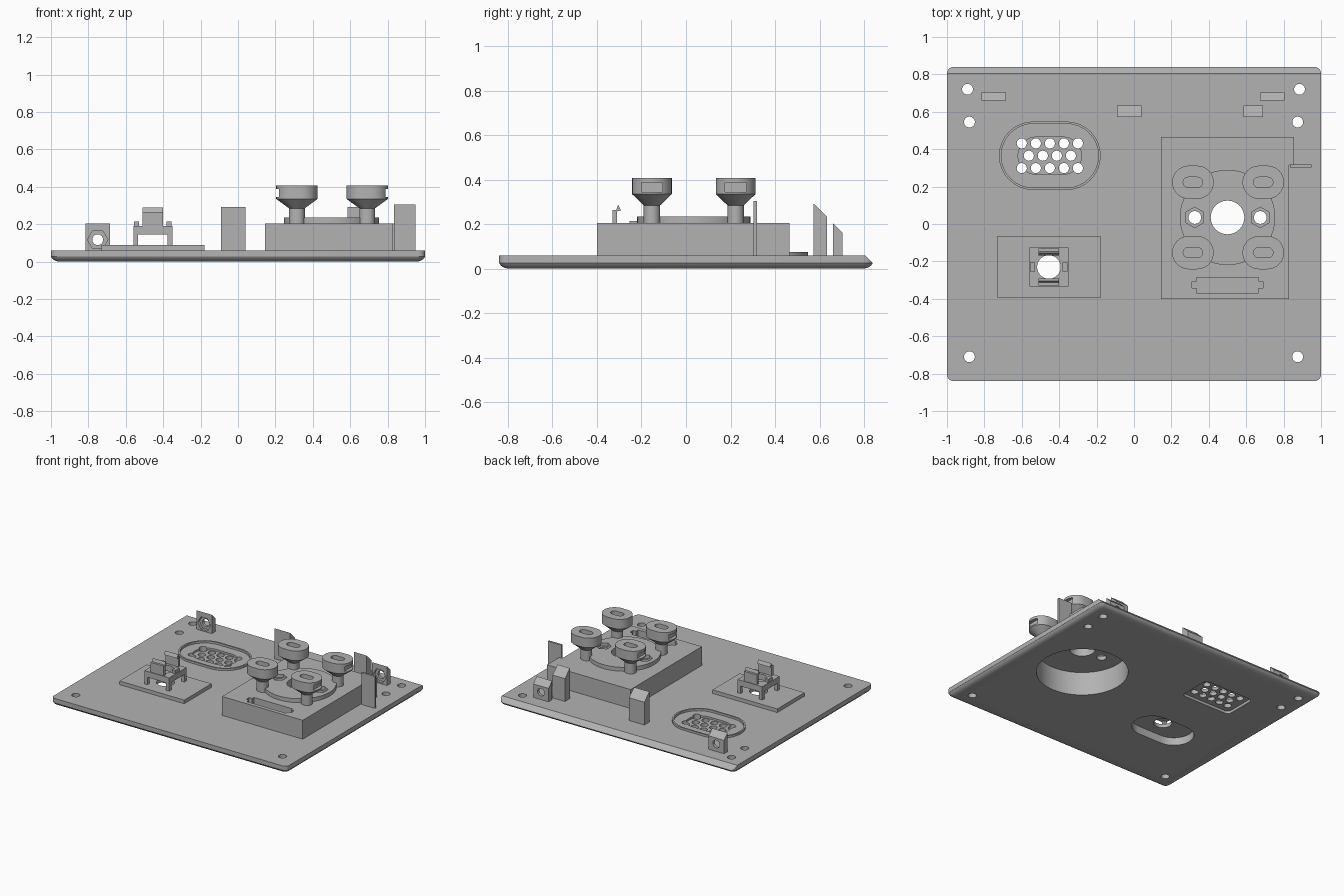
import bpy, bmesh, math
from mathutils import Vector

cube = bpy.data.objects.get("Cube")
if cube:
    bpy.data.objects.remove(cube)

grey = bpy.data.materials.new("plain grey")
grey.use_nodes = True
COLOUR = (0.45, 0.45, 0.45, 1)
grey.diffuse_color = COLOUR
grey.node_tree.nodes["Principled BSDF"].inputs["Base Color"].default_value = COLOUR


def finish(name, bm):
    bmesh.ops.remove_doubles(bm, verts=bm.verts, dist=0.0001)
    bmesh.ops.recalc_face_normals(bm, faces=bm.faces)
    mesh = bpy.data.meshes.new(name)
    bm.to_mesh(mesh)
    bm.free()
    mesh.materials.append(grey)
    obj = bpy.data.objects.new(name, mesh)
    bpy.context.scene.collection.objects.link(obj)
    return obj


def skin(bm, rings):
    """Join equal rings of points into a closed solid."""
    loops = [[bm.verts.new(p) for p in ring] for ring in rings]
    n = len(loops[0])
    for a, b in zip(loops, loops[1:]):
        for i in range(n):
            j = (i + 1) % n
            bm.faces.new((a[i], a[j], b[j], b[i]))
    bm.faces.new(loops[0][::-1])
    bm.faces.new(loops[-1])


def loft_mesh(cx, cy, levels, seg=8):
    """Stack rounded rectangles given as (z, half x, half y, radius)."""
    bm = bmesh.new()
    rings = []
    for z, hx, hy, r in levels:
        ring = []
        for k, (sx, sy) in enumerate(((1, 1), (-1, 1), (-1, -1), (1, -1))):
            for i in range(seg + 1):
                a = (k + i / seg) * math.pi / 2
                ring.append((cx + sx * (hx - r) + r * math.cos(a),
                             cy + sy * (hy - r) + r * math.sin(a), z))
        rings.append(ring)
    skin(bm, rings)
    return bm


def loft(name, cx, cy, levels, seg=8):
    return finish(name, loft_mesh(cx, cy, levels, seg))


def slab(name, cx, cy, z0, z1, hx, hy, r=0):
    return loft(name, cx, cy, [(z0, hx, hy, r), (z1, hx, hy, r)])


def rod(name, cx, cy, z0, z1, r):
    return slab(name, cx, cy, z0, z1, r, r, r)


def box(name, x0, x1, y0, y1, z0, z1):
    return slab(name, (x0 + x1) / 2, (y0 + y1) / 2, z0, z1, (x1 - x0) / 2, (y1 - y0) / 2)


def prism(name, profile, x0, x1):
    """Extrude a (y, z) profile along x."""
    bm = bmesh.new()
    skin(bm, [[(x, y, z) for y, z in profile] for x in (x0, x1)])
    return finish(name, bm)


def bore(name, x, z, y0, y1, r, sides):
    """Bar along y, used for bolt holes."""
    bm = bmesh.new()
    turns = [2 * math.pi * i / sides for i in range(sides)]
    skin(bm, [[(x + r * math.cos(a), y, z + r * math.sin(a)) for a in turns] for y in (y0, y1)])
    return finish(name, bm)


def cut(obj, cutters):
    for c in cutters:
        mod = obj.modifiers.new("cut", 'BOOLEAN')
        mod.operation, mod.solver, mod.object = 'DIFFERENCE', 'EXACT', c
    dg = bpy.context.evaluated_depsgraph_get()
    mesh = bpy.data.meshes.new_from_object(obj.evaluated_get(dg))
    obj.modifiers.clear()
    obj.data = mesh


# Base plate with rounded lower edge and chamfered back edge
bm = loft_mesh(0, 0, [(0, 0.96, 0.80, 0.02), (0.005, 0.978, 0.818, 0.025),
                      (0.014, 0.992, 0.832, 0.03), (0.026, 1, 0.84, 0.035),
                      (0.06, 1, 0.84, 0.035)], 5)
bmesh.ops.remove_doubles(bm, verts=bm.verts, dist=0.0001)
bmesh.ops.bisect_plane(bm, geom=bm.verts[:] + bm.edges[:] + bm.faces[:],
                       plane_co=Vector((0, 0.842, 0.022)), plane_no=Vector((0, 1, 0.95)),
                       clear_outer=True)
bmesh.ops.holes_fill(bm, edges=[e for e in bm.edges if e.is_boundary])
base = finish("base_plate", bm)

# Cutters shared by the base and the parts mounted on it
SX, SY = -0.45, 0.365     # speaker grille
PX, PY = -0.455, -0.23    # small sensor mount
BX, BY = 0.5, 0.035       # large housing
screws = [rod("screw_cutter", x, y, -0.1, 0.2, 0.029) for x, y in
          ((-0.89, 0.72), (0.885, 0.72), (-0.88, 0.545), (0.875, 0.545),
           (-0.88, -0.71), (0.875, -0.71))]
grille = [rod("grille_cutter", SX + (i - (n - 1) / 2) * 0.075 + shift, SY + dy, -0.1, 0.2, 0.027)
          for dy, n, shift in ((0.066, 5, 0), (0, 4, 0), (-0.066, 5, 0)) for i in range(n)]
grille += [slab("grille_pocket_cutter", SX, SY, 0.045, 0.2, 0.17, 0.1, 0.1),
           slab("grille_recess_cutter", SX, SY, -0.1, 0.02, 0.21, 0.13, 0.03)]
sensor_recess = slab("sensor_recess_cutter", PX, PY, -0.1, 0.061, 0.24, 0.14, 0.14)
sensor_hole = rod("sensor_hole_cutter", PX, PY, 0.02, 0.4, 0.063)
housing_recess = loft("housing_recess_cutter", BX, BY,
                      [(-0.1, 0.32, 0.32, 0.32), (0.18, 0.32, 0.32, 0.32)], 14)
housing_hole = rod("housing_hole_cutter", BX, BY, 0.1, 0.4, 0.09)
bolts = [rod("bolt_cutter", BX + s * 0.175, BY, 0.1, 0.4, 0.034) for s in (-1, 1)]
cutters = screws + grille + [sensor_recess, sensor_hole, housing_recess, housing_hole] + bolts
cut(base, screws + grille + [sensor_recess, housing_recess])

# Thin raised rim around the speaker grille
rim = slab("speaker_rim", SX, SY, 0.055, 0.076, 0.272, 0.183, 0.183)
rim_inner = slab("rim_cutter", SX, SY, 0.03, 0.2, 0.26, 0.171, 0.171)
cutters.append(rim_inner)
cut(rim, [rim_inner])

# Sensor mount: pad, four legged frame, side stops and hooked clips
pad = box("sensor_pad", -0.73, -0.18, -0.395, -0.065, 0.06, 0.088)
frame = slab("sensor_frame", PX, PY, 0.145, 0.19, 0.105, 0.105)
cut(pad, [sensor_hole])
cut(frame, [sensor_hole])
for s in (-1, 1):
    for t in (-1, 1):
        slab("sensor_leg", PX + s * 0.092, PY + t * 0.092, 0.085, 0.15, 0.013, 0.013)
    slab("sensor_stop", PX + s * 0.087, PY, 0.185, 0.215, 0.013, 0.025)
    clip = [(0.1, 0.185), (0.1, 0.265), (0.083, 0.265), (0.075, 0.288),
            (0.062, 0.262), (0.08, 0.258), (0.08, 0.185)]
    prism("sensor_clip", [(PY + s * y, z) for y, z in clip], PX - 0.055, PX + 0.055)

# Large housing with a slotted pocket, mounting ring and nut pockets
housing = box("housing", 0.145, 0.83, -0.4, 0.465, 0.06, 0.205)
slot = [slab("slot_cutter", BX, -0.328, 0.15, 0.3, 0.165, 0.042),
        slab("slot_end_cutter", BX, -0.325, 0.15, 0.3, 0.19, 0.018)]
cut(housing, [housing_recess, housing_hole] + bolts + slot)
box("housing_side_step", 0.825, 0.855, 0.315, 0.465, 0.06, 0.205)
ring = loft("mounting_ring", BX, BY, [(0.2, 0.255, 0.255, 0.255), (0.235, 0.255, 0.255, 0.255)], 12)
nuts = []
for s in (-1, 1):
    bm = bmesh.new()
    points = [(BX + s * 0.175 + 0.055 * math.sin(k * math.pi / 3),
               BY + 0.055 * math.cos(k * math.pi / 3)) for k in range(6)]
    skin(bm, [[(x, y, z) for x, y in points] for z in (0.21, 0.3)])
    nuts.append(finish("nut_cutter", bm))
cut(ring, [housing_hole] + bolts + nuts)
cutters += slot + nuts

# Four flared posts with a slot on top and a window on the outer side
for s in (-1, 1):
    for t in (-1, 1):
        x, y = BX + 0.003 + s * 0.188, BY + t * 0.188
        post = loft("flared_post", x, y, [(0.2, 0.042, 0.037, 0.037), (0.285, 0.042, 0.037, 0.037),
                                          (0.335, 0.111, 0.089, 0.089), (0.408, 0.111, 0.089, 0.089)])
        window = [slab("post_slot_cutter", x, y, 0.345, 0.5, 0.052, 0.027, 0.027),
                  slab("post_window_cutter", x + s * 0.12, y, 0.345, 0.388, 0.035, 0.048)]
        cut(post, window)
        cutters += window

# Upright fin beside the housing
box("side_fin", 0.835, 0.95, 0.303, 0.318, 0.055, 0.305)

# Sloped stops along the back
for x0, x1 in ((-0.09, 0.04), (0.585, 0.69)):
    prism("tall_stop", [(0.573, 0.055), (0.573, 0.293), (0.633, 0.235), (0.633, 0.055)], x0, x1)

# Short bolted tabs along the back
for x in (-0.75, 0.74):
    tab = prism("bolt_tab", [(0.66, 0.055), (0.66, 0.205), (0.703, 0.163), (0.703, 0.055)],
                x - 0.065, x + 0.065)
    holes = [bore("tab_nut_cutter", x, 0.117, 0.6, 0.682, 0.055, 6),
             bore("tab_hole_cutter", x, 0.117, 0.6, 0.8, 0.029, 24)]
    cut(tab, holes)
    cutters += holes

for c in cutters:
    bpy.data.objects.remove(c)

# Smooth the curves, keep the corners crisp
bpy.ops.object.select_all(action='DESELECT')
for obj in bpy.context.scene.objects:
    if obj.type == 'MESH':
        obj.select_set(True)
        bpy.context.view_layer.objects.active = obj
bpy.ops.object.shade_smooth_by_angle(angle=math.radians(30))
